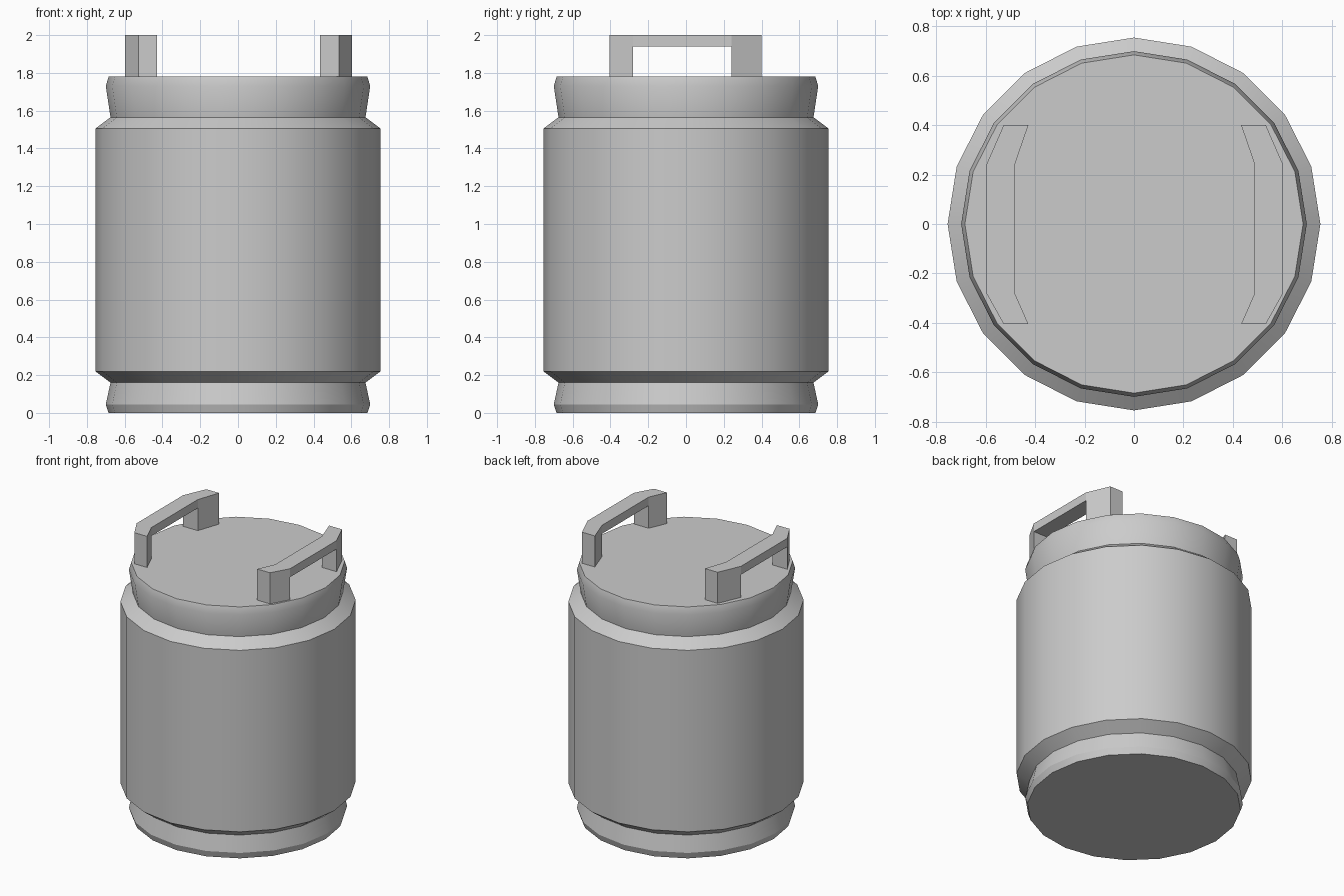
import bpy
import bmesh
import math

cube = bpy.data.objects.get("Cube")
if cube:
    bpy.data.objects.remove(cube, do_unlink=True)

grey = bpy.data.materials.new("plain grey")
grey.use_nodes = True
colour = (0.6, 0.6, 0.6, 1)
grey.diffuse_color = colour
grey.node_tree.nodes["Principled BSDF"].inputs["Base Color"].default_value = colour


def finish(name, bm):
    bmesh.ops.recalc_face_normals(bm, faces=bm.faces[:])
    mesh = bpy.data.meshes.new(name)
    bm.to_mesh(mesh)
    bm.free()
    mesh.materials.append(grey)
    obj = bpy.data.objects.new(name, mesh)
    bpy.context.collection.objects.link(obj)
    return obj


# Canister body: a turned profile of (radius, height)
SIDES = 20
profile = [(0.685, 0), (0.70, 0.045), (0.675, 0.16), (0.755, 0.22),
           (0.755, 1.505), (0.675, 1.565), (0.70, 1.73), (0.685, 1.78)]
bm = bmesh.new()
rings = []
for r, z in profile:
    angles = [math.tau * i / SIDES for i in range(SIDES)]
    rings.append([bm.verts.new((r * math.cos(a), r * math.sin(a), z)) for a in angles])
for low, high in zip(rings, rings[1:]):
    for i in range(SIDES):
        j = (i + 1) % SIDES
        bm.faces.new((low[i], low[j], high[j], high[i]))
bm.faces.new(rings[0])
bm.faces.new(rings[-1])
body = finish("canister_body", bm)
bpy.ops.object.select_all(action='DESELECT')
body.select_set(True)
bpy.context.view_layer.objects.active = body
bpy.ops.object.shade_smooth_by_angle(angle=math.radians(28))


# Handles: two slanted legs joined by a straight grip
def handle(name, side, shift):
    # Stations along y: (y, inner x, outer x)
    stations = [(-0.405, 0.43, 0.53), (-0.28, 0.485, 0.60),
                (0.24, 0.485, 0.60), (0.40, 0.43, 0.53)]
    base, grip, top = 1.77, 1.94, 2.0
    bm = bmesh.new()
    rows = []
    for y, inner, outer in stations:
        rows.append([[bm.verts.new((side * x + shift, y, z)) for x in (inner, outer)]
                     for z in (base, grip, top)])
    for k, (a, b) in enumerate(zip(rows, rows[1:])):
        leg = k != 1
        start = 0 if leg else 1
        for level in range(start, 2):
            for s in (0, 1):
                bm.faces.new((a[level][s], b[level][s], b[level + 1][s], a[level + 1][s]))
        bm.faces.new((a[2][0], a[2][1], b[2][1], b[2][0]))
        bm.faces.new((a[start][0], a[start][1], b[start][1], b[start][0]))
    # Leg ends and the sides of the opening
    for k, row in enumerate(rows):
        for level in ((0, 1) if k in (0, 3) else (0,)):
            bm.faces.new((row[level][0], row[level][1], row[level + 1][1], row[level + 1][0]))
    finish(name, bm)


handle("left_handle", 1, 0.004)
handle("right_handle", -1, 0.002)
